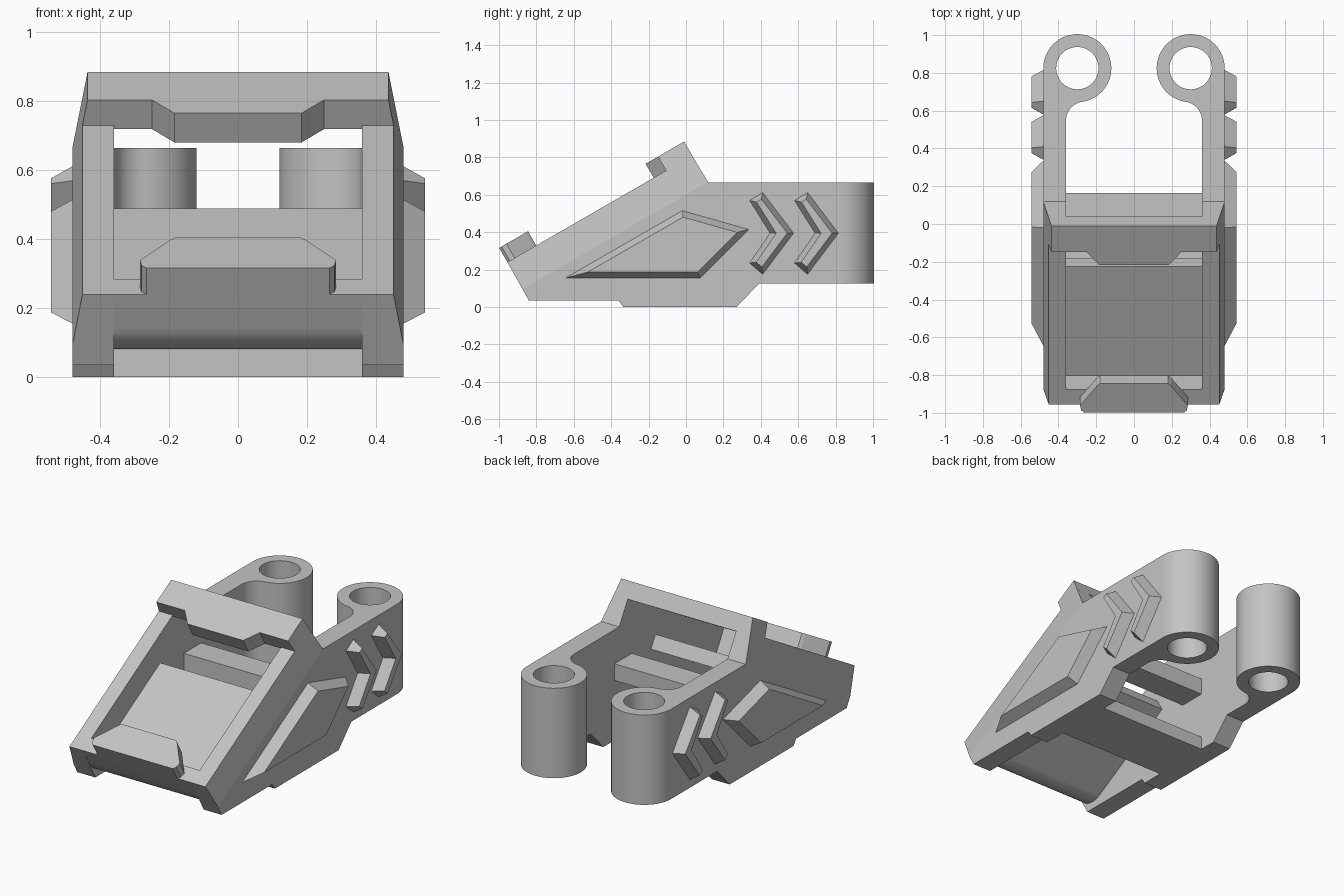
import bpy, bmesh
from math import radians, sin, cos, atan2, pi
from mathutils import Vector

if "Cube" in bpy.data.objects:
    bpy.data.objects.remove(bpy.data.objects["Cube"])

grey = bpy.data.materials.new("plain grey")
grey.use_nodes = True
grey.diffuse_color = (0.55, 0.55, 0.55, 1)
grey.node_tree.nodes["Principled BSDF"].inputs["Base Color"].default_value = (0.55, 0.55, 0.55, 1)

# Tilted frame: u runs up the 30 degree slope, n points out of it
ORIGIN = Vector((0, -0.955, 0.24))
U = Vector((0, cos(pi / 6), 0.5))
N = Vector((0, -0.5, cos(pi / 6)))


def tilt(x, u, n):
    return ORIGIN + Vector((x, 0, 0)) + U * u + N * n


def finish(name, bm, mirror=False):
    bmesh.ops.recalc_face_normals(bm, faces=bm.faces)
    mesh = bpy.data.meshes.new(name)
    bm.to_mesh(mesh)
    bm.free()
    mesh.materials.append(grey)
    obj = bpy.data.objects.new(name, mesh)
    bpy.context.collection.objects.link(obj)
    if mirror:
        mod = obj.modifiers.new("Mirror", 'MIRROR')
        mod.use_mirror_merge = False
    return obj


def smooth(obj):
    bpy.ops.object.select_all(action='DESELECT')
    obj.select_set(True)
    bpy.context.view_layer.objects.active = obj
    bpy.ops.object.shade_smooth_by_angle(angle=radians(30))


def prism(points, offset):
    """Extrude a closed outline along an offset vector."""
    bm = bmesh.new()
    face = bm.faces.new([bm.verts.new(p) for p in points])
    out = bmesh.ops.extrude_face_region(bm, geom=[face], use_keep_orig=True)
    moved = [v for v in out["geom"] if isinstance(v, bmesh.types.BMVert)]
    bmesh.ops.translate(bm, verts=moved, vec=offset)
    return bm


def lean(bm):
    """Lean the outer sides inward near the sloped top."""
    for v in bm.verts:
        if abs(v.co.x) > 0.4:
            n = (v.co - ORIGIN).dot(N)
            k = min(max((n + 0.165) / 0.251, 0), 1)
            v.co.x = (0.48 - 0.043 * k) * (1 if v.co.x > 0 else -1)


def both_sides(half):
    """Complete a half outline given from front to back on +x."""
    return half + [(-x, u) for x, u in reversed(half)]


# Side walls
wall = [(-0.84, 0.035), (-0.36, 0.035), (-0.335, 0), (0.27, 0), (0.39, 0.125),
        (0.5, 0.125), (0.5, 0.665), (0.12, 0.665), (0.033, 0.81), (-0.955, 0.24)]
bm = prism([(0.36, y, z) for y, z in wall], (0.12, 0, 0))
bmesh.ops.bisect_plane(bm, geom=bm.verts[:] + bm.edges[:] + bm.faces[:],
                       plane_co=tilt(0, 0, -0.165), plane_no=N)
lean(bm)
finish("side_walls", bm, mirror=True)

# Rear arms ending in upright tubes
cx, cy, r, fr = 0.30, 0.825, 0.18, 0.10
fx = 0.36 - fr
fy = cy - ((r + fr) ** 2 - (cx - fx) ** 2) ** 0.5
touch = atan2(cy - fy, cx - fx)
outline = [(0.36, 0.5), (0.48, 0.5)]
steps = 48
sweep = touch + pi
for i in range(steps + 1):
    a = sweep * i / steps
    outline.append((cx + r * cos(a), cy + r * sin(a)))
for i in range(13):
    a = touch * (1 - i / 12)
    outline.append((fx + fr * cos(a), fy + fr * sin(a)))
hole = [(cx + 0.112 * cos(2 * pi * i / 48), cy + 0.112 * sin(2 * pi * i / 48))
        for i in range(48)]
bm = prism([(x, y, 0.125) for x, y in outline], (0, 0, 0.54))
arms = finish("rear_arms", bm)
cutter = finish("tube_hole_cutter", prism([(x, y, 0) for x, y in hole], (0, 0, 1)))
cutter.hide_render = True
cut = arms.modifiers.new("Hole", 'BOOLEAN')
cut.operation = 'DIFFERENCE'
cut.solver = 'EXACT'
cut.object = cutter
bpy.ops.object.select_all(action='DESELECT')
arms.select_set(True)
bpy.context.view_layer.objects.active = arms
bpy.ops.object.modifier_apply(modifier=cut.name)
bpy.data.objects.remove(cutter)
smooth(arms)
arms.modifiers.new("Mirror", 'MIRROR').use_mirror_merge = False

# Sunken tray with a rounded front lip
section = [(0, 0), (0.09, 0), (0.09, -0.15), (0.757, -0.15), (0.757, -0.235)]
section += [(0.12 - 0.12 * sin(a), -0.115 - 0.12 * cos(a))
            for a in (pi / 2 * i / 12 for i in range(13))]
smooth(finish("tray", prism([tilt(-0.36, u, n) for u, n in section], (0.72, 0, 0))))

# Top and bottom clips
top = both_sides([(0.185, 0.903), (0.25, 0.98), (0.43, 0.98), (0.45, 1.0), (0.45, 1.141)])
bm = prism([tilt(x, u, -0.012) for x, u in top], N * 0.098)
lean(bm)
finish("top_clip", bm)
bottom = both_sides([(0.265, 0), (0.28, 0.015), (0.285, 0.045), (0.195, 0.165), (0.18, 0.178)])
finish("bottom_clip", prism([tilt(x, u, 0) for x, u in bottom], N * 0.088))

# Cross bars between the walls
for name, y0, y1, z0, z1 in (("lower_cross_bar", -0.2, 0.165, 0, 0.08),
                             ("upper_cross_bar", 0.0, 0.165, 0.36, 0.46)):
    bar = [(y0, z0), (y1, z0), (y1, z1), (y0, z1)]
    finish(name, prism([(-0.36, y, z) for y, z in bar], (0.72, 0, 0)))


def raised(name, points, inset):
    """Bevelled relief standing out from the side walls."""
    bm = bmesh.new()
    face = bm.faces.new([bm.verts.new((0.48, y, z)) for y, z in points])
    face.normal_update()
    if face.normal.x < 0:
        face.normal_flip()
    bmesh.ops.inset_region(bm, faces=[face], thickness=inset, use_boundary=True,
                           use_even_offset=True)
    for v in face.verts:
        v.co.x = 0.543
    finish(name, bm, mirror=True)


# Side reliefs
raised("side_panel", [(-0.645, 0.155), (0.075, 0.155), (0.335, 0.415), (-0.02, 0.515)], 0.032)
chevron = [(0.34, 0.57), (0.45, 0.395), (0.34, 0.235), (0.41, 0.175), (0.575, 0.395), (0.41, 0.612)]
for i in range(2):
    raised(f"chevron_{i + 1}", [(y + 0.24 * i, z) for y, z in chevron], 0.027)
